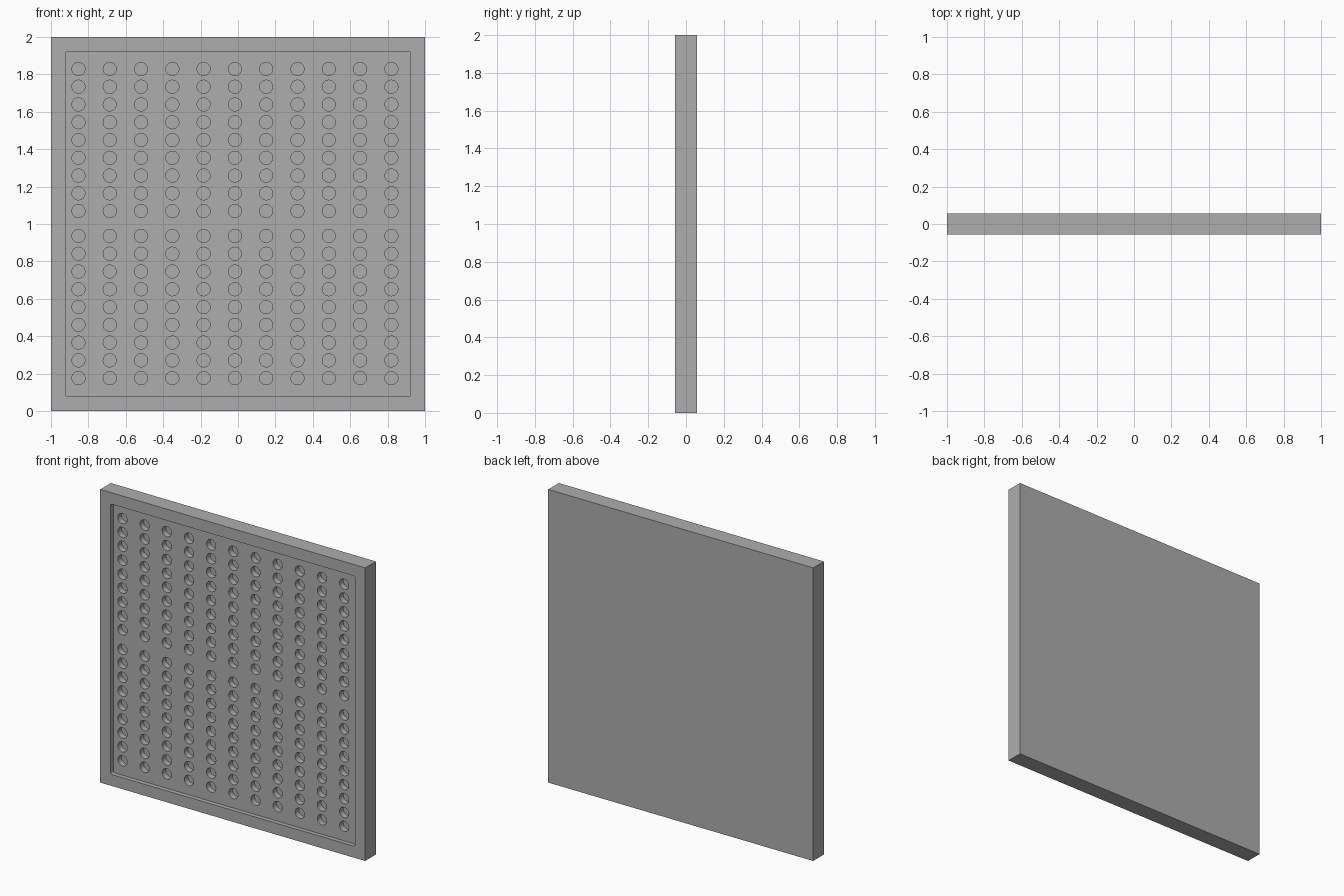
import bpy, bmesh
from mathutils import Matrix, Vector

if "Cube" in bpy.data.objects:
    bpy.data.objects.remove(bpy.data.objects["Cube"], do_unlink=True)

HALF_DEPTH = 0.057
RECESS_HALF = 0.922
RECESS_DEPTH = 0.03
HOLE_RADIUS = 0.035
HOLE_DEPTH = 0.04
FRONT = -HALF_DEPTH
FLOOR = FRONT + RECESS_DEPTH

grey = bpy.data.materials.new("matte grey")
grey.use_nodes = True
colour = (0.42, 0.42, 0.42, 1)
grey.diffuse_color = colour
grey.node_tree.nodes["Principled BSDF"].inputs["Base Color"].default_value = colour


def make_object(name, bm):
    bmesh.ops.recalc_face_normals(bm, faces=bm.faces)
    mesh = bpy.data.meshes.new(name)
    bm.to_mesh(mesh)
    bm.free()
    mesh.materials.append(grey)
    obj = bpy.data.objects.new(name, mesh)
    bpy.context.collection.objects.link(obj)
    return obj


def add_box(bm, width, y0, y1, height):
    matrix = Matrix.Translation((0, (y0 + y1) / 2, 1)) @ Matrix.Diagonal((width, y1 - y0, height, 1))
    bmesh.ops.create_cube(bm, size=1, matrix=matrix)


def cut(target, cutter):
    mod = target.modifiers.new("cut", 'BOOLEAN')
    mod.operation = 'DIFFERENCE'
    mod.solver = 'EXACT'
    mod.object = cutter
    bpy.context.view_layer.objects.active = target
    bpy.ops.object.modifier_apply(modifier=mod.name)
    bpy.data.objects.remove(cutter, do_unlink=True)


# Solid slab
bm = bmesh.new()
add_box(bm, 2, FRONT, HALF_DEPTH, 2)
panel = make_object("perforated_panel", bm)

# Shallow recess with softly rounded corners
bm = bmesh.new()
add_box(bm, 2 * RECESS_HALF, FRONT - 0.1, FLOOR, 2 * RECESS_HALF)
corners = [e for e in bm.edges if abs((e.verts[0].co - e.verts[1].co).normalized().y) > 0.9]
bmesh.ops.bevel(bm, geom=corners, offset=0.01, segments=4, profile=0.5, affect='EDGES')
cut(panel, make_object("recess_cutter", bm))

# Blind round holes: eleven columns, two banks of nine rows
bm = bmesh.new()
turn = Matrix.Rotation(1.570796, 4, 'X')
rows = [start + 0.095 * i for start in (0.176, 1.069) for i in range(9)]
for column in range(11):
    for z in rows:
        place = Matrix.Translation(Vector((-0.853 + 0.1673 * column, FLOOR, z)))
        bmesh.ops.create_cone(bm, cap_ends=True, segments=32, radius1=HOLE_RADIUS,
                              radius2=HOLE_RADIUS, depth=2 * HOLE_DEPTH, matrix=place @ turn)
cut(panel, make_object("hole_cutter", bm))

# Smooth hole walls, crisp edges
bpy.ops.object.select_all(action='DESELECT')
panel.select_set(True)
bpy.context.view_layer.objects.active = panel
bpy.ops.object.shade_smooth_by_angle()
